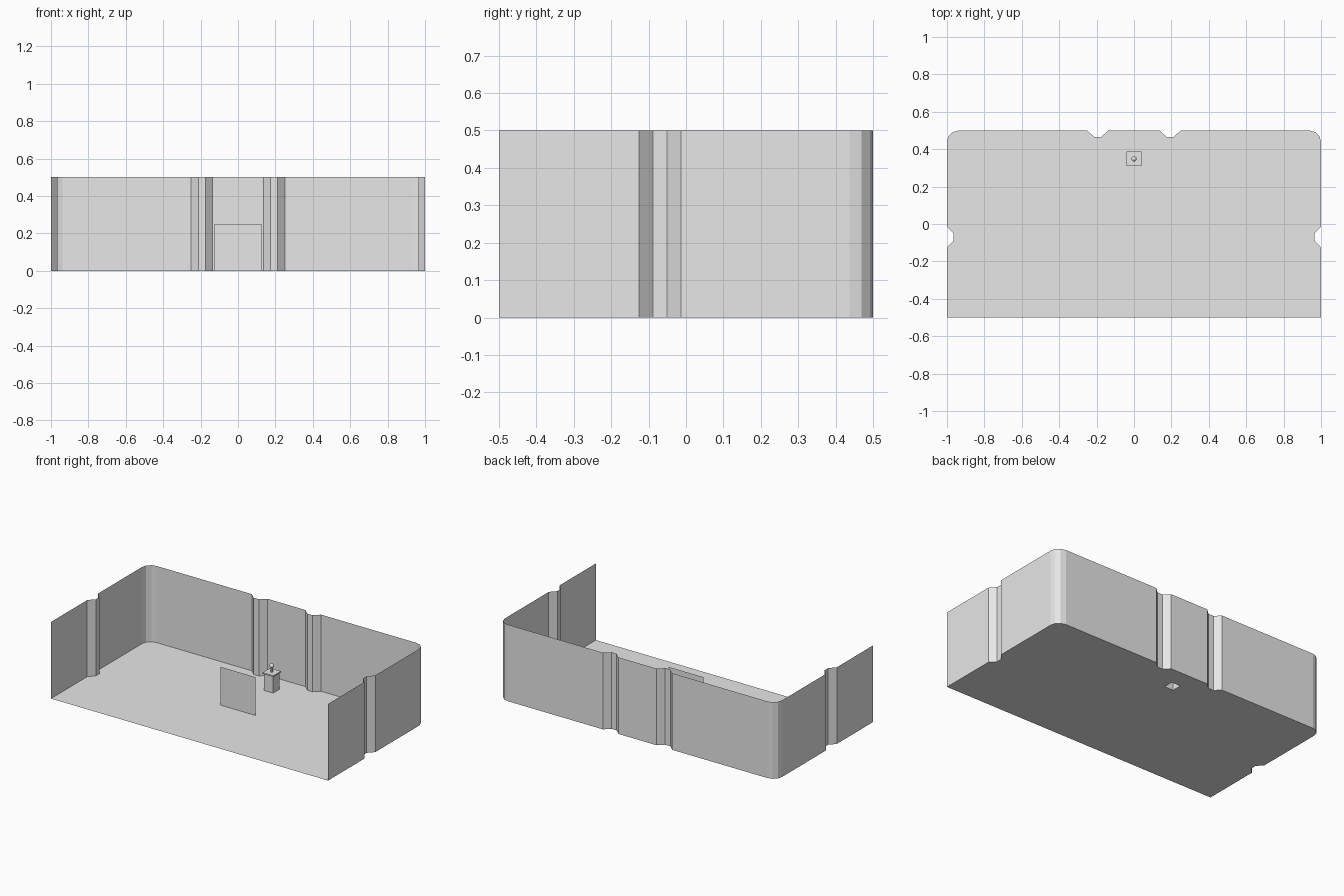
import bpy, bmesh, math
from mathutils import Matrix, Vector

if "Cube" in bpy.data.objects:
    bpy.data.objects.remove(bpy.data.objects["Cube"])

grey = bpy.data.materials.new("light grey")
grey.use_nodes = True
colour = (0.8, 0.8, 0.8, 1)
grey.diffuse_color = colour
grey.node_tree.nodes["Principled BSDF"].inputs["Base Color"].default_value = colour

HEIGHT = 0.5
CORNER = 0.0625
POST_Y = 0.348
POST_HALF = 0.032
POST_TOP = 0.11
GROOVE = ((0, 0), (0.038, 0.035), (0.075, 0.035), (0.113, 0))


def finish(name, bm, smooth=False):
    mesh = bpy.data.meshes.new(name)
    bm.to_mesh(mesh)
    bm.free()
    mesh.materials.append(grey)
    for p in mesh.polygons:
        p.use_smooth = smooth
    obj = bpy.data.objects.new(name, mesh)
    bpy.context.collection.objects.link(obj)
    return obj


def ribbon(name, points, height, closed=False):
    """Upright sheet following a plan outline."""
    bm = bmesh.new()
    low = [bm.verts.new((x, y, 0)) for x, y in points]
    high = [bm.verts.new((x, y, height)) for x, y in points]
    for i in range(len(points) - (not closed)):
        j = (i + 1) % len(points)
        bm.faces.new((low[i], low[j], high[j], high[i]))
    return finish(name, bm)


# Plan outline: right half from the front corner to the back middle, then mirrored
half = [(1, -0.5)]
half += [(1 - d, -0.126 + t) for t, d in GROOVE]
for i in range(4):
    a = math.radians(30 * i)
    half.append((1 - CORNER + CORNER * math.cos(a), 0.5 - CORNER + CORNER * math.sin(a)))
half += [(0.25 - t, 0.5 - d) for t, d in GROOVE]
outline = half + [(-x, y) for x, y in reversed(half)]
post = [(sx * POST_HALF, POST_Y + sy * POST_HALF)
        for sx, sy in ((-1, -1), (1, -1), (1, 1), (-1, 1))]

# Walls, open at the front
ribbon("walls", outline, HEIGHT)

# Floor, with an opening under the hollow post
bm = bmesh.new()
for loop in (outline, post):
    verts = [bm.verts.new((x, y, 0)) for x, y in loop]
    for i, v in enumerate(verts):
        bm.edges.new((v, verts[(i + 1) % len(verts)]))
bmesh.ops.triangle_fill(bm, use_beauty=True, edges=bm.edges[:], normal=Vector((0, 0, 1)))
finish("floor", bm)

# Standing screen in the middle
ribbon("screen", [(-0.125, 0), (0.125, 0)], 0.25)

# Control post with its top plate
ribbon("control_post", post, POST_TOP, closed=True)
bm = bmesh.new()
bmesh.ops.create_cube(bm, size=1, matrix=Matrix.Translation((0, POST_Y, POST_TOP + 0.004))
                      @ Matrix.Diagonal((0.078, 0.078, 0.008, 1)))
finish("post_top", bm)

# Lever and knob
bm = bmesh.new()
bmesh.ops.create_cone(bm, cap_ends=True, segments=10, radius1=0.007, radius2=0.007,
                      depth=0.04, matrix=Matrix.Translation((0, POST_Y, POST_TOP + 0.025)))
finish("lever", bm)
bm = bmesh.new()
bmesh.ops.create_uvsphere(bm, u_segments=12, v_segments=8, radius=0.014,
                          matrix=Matrix.Translation((0, POST_Y, POST_TOP + 0.048)))
finish("knob", bm, smooth=True)
